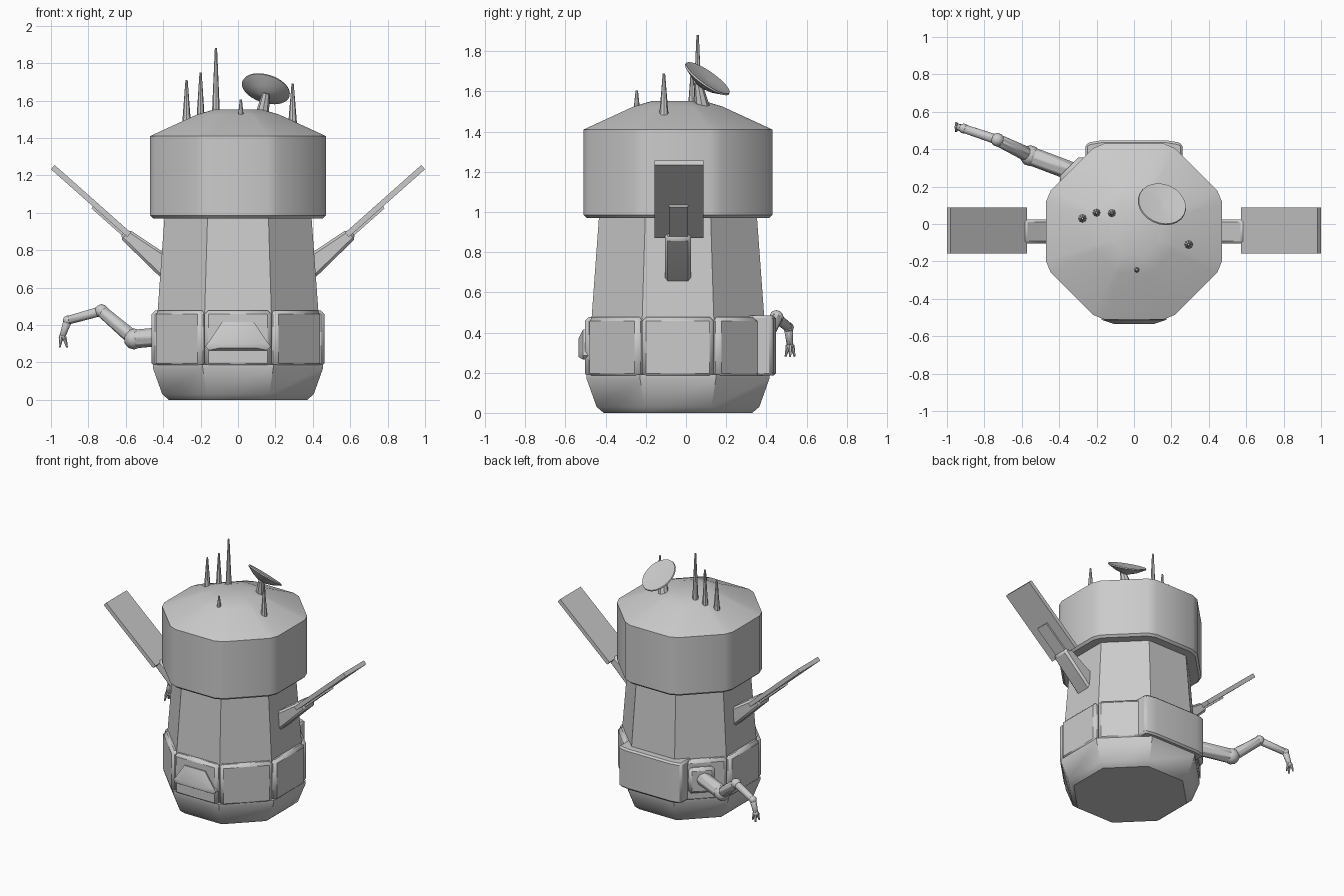
import bpy, bmesh, math
from mathutils import Vector

cube = bpy.data.objects.get("Cube")
if cube:
    bpy.data.objects.remove(cube, do_unlink=True)

grey = bpy.data.materials.new("hull_grey")
grey.use_nodes = True
COLOUR = (0.6, 0.6, 0.6, 1)
grey.diffuse_color = COLOUR
grey.node_tree.nodes["Principled BSDF"].inputs["Base Color"].default_value = COLOUR
CY = -0.04  # hull axis in y


def finish(name, bm, bevel=0):
    bmesh.ops.recalc_face_normals(bm, faces=bm.faces)
    mesh = bpy.data.meshes.new(name)
    bm.to_mesh(mesh)
    bm.free()
    mesh.materials.append(grey)
    ob = bpy.data.objects.new(name, mesh)
    bpy.context.collection.objects.link(ob)
    if bevel:
        mod = ob.modifiers.new("chamfer", "BEVEL")
        mod.width, mod.segments = bevel, 1
    bpy.ops.object.select_all(action="DESELECT")
    ob.select_set(True)
    bpy.context.view_layer.objects.active = ob
    bpy.ops.object.shade_smooth_by_angle(angle=math.radians(30))
    return ob


def loft(name, rings, bevel=0):
    """Skin a stack of equal-sized rings and cap both ends."""
    bm = bmesh.new()
    loops = [[bm.verts.new(p) for p in ring] for ring in rings]
    n = len(loops[0])
    for a, b in zip(loops, loops[1:]):
        for i in range(n):
            j = (i + 1) % n
            bm.faces.new((a[i], a[j], b[j], b[i]))
    bm.faces.new(loops[0])
    bm.faces.new(loops[-1])
    return finish(name, bm, bevel)


def octagon(z, apothem, chamfer=0.0):
    """Octagon with flats on the axes; chamfer cuts each corner."""
    half = apothem * math.tan(math.pi / 8)
    pts = []
    for k in range(8):
        a = k * math.pi / 4
        out = Vector((math.cos(a), math.sin(a), 0))
        side = Vector((-out.y, out.x, 0))
        for s in ((-1, 1) if chamfer else (1,)):
            pts.append(out * apothem + side * s * (half - chamfer) + Vector((0, CY, z)))
    return pts


def rod(name, p, q, r1, r2, sides=8, bevel=0):
    p, q = Vector(p), Vector(q)
    d = (q - p).normalized()
    u = d.orthogonal().normalized()
    v = d.cross(u)
    circle = [(math.cos(t), math.sin(t)) for t in
              (2 * math.pi * i / sides for i in range(sides))]
    return loft(name, [[c + (u * x + v * y) * r for x, y in circle]
                       for c, r in ((p, r1), (q, r2))], bevel)


def side_plate(name, angle, inner, outer, half_w, z0, z1, bevel):
    """Chamfered block standing on one side of the octagonal hull."""
    out = Vector((math.cos(angle), math.sin(angle), 0))
    side = Vector((-out.y, out.x, 0))
    rings = [[out * d + side * s * half_w + Vector((0, CY, z))
              for s, z in ((-1, z0), (1, z0), (1, z1), (-1, z1))] for d in (inner, outer)]
    return loft(name, rings, bevel)


# Hull: base, belt, torso and domed head
loft("base", [octagon(0, 0.37), octagon(0.03, 0.405), octagon(0.17, 0.455), octagon(0.19, 0.455)])
loft("belt_core", [octagon(0.18, 0.43), octagon(0.48, 0.43)])
loft("torso", [octagon(0.47, 0.43), octagon(0.99, 0.392)])
loft("head", [octagon(0.97, 0.455, 0.035), octagon(0.985, 0.47, 0.035),
              octagon(1.41, 0.47, 0.035), octagon(1.525, 0.22, 0.015),
              octagon(1.552, 0.13, 0.01)])

# Belt panels on every side except the back
for k in range(8):
    if k != 2:
        side_plate("belt_panel_%d" % k, k * math.pi / 4, 0.38, 0.463, 0.178, 0.175, 0.478, 0.02)

# Back equipment box
half = [(0.26, 0.3), (0.26, 0.425), (0.235, 0.437), (0.175, 0.447)]
outline = half + [(-x, y) for x, y in reversed(half)]
loft("back_box", [[(x, y, z) for x, y in outline] for z in (0.185, 0.485)], 0.012)

# Front hood
low = [(0.155, 0.265), (0.175, 0.285), (0.16, 0.305), (0.085, 0.415)]
hood = low + [(-x, z) for x, z in reversed(low)]
loft("front_hood", [[(x, -0.48, z) for x, z in hood],
                    [(x, -0.512, z) for x, z in hood],
                    [(x * 0.6, -0.535, 0.3 + (z - 0.3) * 0.62) for x, z in hood]])

# Wings: bracket, panel and rib under each panel
for tag, m in (("left", 1), ("right", -1)):
    bracket = [(0.38, 0.63), (0.42, 0.66), (0.63, 0.865), (0.61, 0.895),
               (0.58, 0.91), (0.415, 0.8), (0.38, 0.78)]
    loft(tag + "_wing_bracket",
         [[(m * x, y, z) for x, z in bracket] for y in (-0.105, 0.025)], 0.014)
    start, end = Vector((0.582, 0, 0.882)), Vector((0.99, 0, 1.244))
    along = (end - start).normalized()
    up = Vector((-along.z, 0, along.x))

    def bar(name, a, b, low, high, y0, y1):
        corners = [a + up * low, b + up * low, b + up * high, a + up * high]
        loft(name, [[(m * c.x, y, c.z) for c in corners] for y in (y0, y1)])

    bar(tag + "_wing_panel", start, end, -0.015, 0.015, -0.157, 0.087)
    bar(tag + "_wing_rib", start, start.lerp(end, 0.45), -0.028, 0, -0.085, 0.01)

# Antennas
for i, (x, y, top, r) in enumerate([(-0.275, 0.03, 1.71, 0.024), (-0.2, 0.06, 1.75, 0.024),
                                    (-0.118, 0.058, 1.88, 0.024), (0.015, -0.245, 1.605, 0.02),
                                    (0.292, -0.11, 1.69, 0.024)]):
    rod("antenna_%d" % i, (x, y, 1.47), (x, y, top), r, 0.006)

# Dish: shallow cone on a tapered stem
centre = Vector((0.15, 0.107, 1.664))
n = Vector((0.25, 0.55, 0.79)).normalized()
u = n.orthogonal().normalized()
v = n.cross(u)
profile = [(0.015, -0.055), (0.075, -0.035), (0.133, -0.004), (0.13, 0.004), (0.01, -0.01)]
loft("dish", [[centre + n * h + (u * math.cos(t) + v * math.sin(t)) * r
               for t in (i * math.pi / 12 for i in range(24))] for r, h in profile])
rod("dish_stem", (0.125, 0.085, 1.5), (0.15, 0.06, 1.64), 0.04, 0.02)

# Arm: mount plates on the back right side, then jointed segments
side_plate("arm_mount", 3 * math.pi / 4, 0.44, 0.49, 0.09, 0.24, 0.43, 0.02)
joints = [(-0.33, 0.28, 0.345), (-0.555, 0.365, 0.325), (-0.73, 0.45, 0.475),
          (-0.91, 0.51, 0.425), (-0.94, 0.518, 0.335)]
radii = [(0.052, 0.052), (0.042, 0.034), (0.028, 0.025), (0.025, 0.018)]
for i, (r1, r2) in enumerate(radii):
    rod("arm_segment_%d" % i, joints[i], joints[i + 1], r1, r2, 8, 0.006)
    bm = bmesh.new()
    bmesh.ops.create_icosphere(bm, subdivisions=2, radius=r2 * 1.08)
    bmesh.ops.translate(bm, verts=bm.verts, vec=joints[i + 1])
    finish("arm_joint_%d" % i, bm)

# Three claw fingers
wrist = Vector(joints[-1])
for i in range(3):
    a = 2 * math.pi * i / 3
    spread = Vector((math.cos(a), math.sin(a), 0))
    rod("claw_%d" % i, wrist + spread * 0.012, wrist + spread * 0.026 + Vector((0, 0, -0.055)),
        0.012, 0.005, 6)
